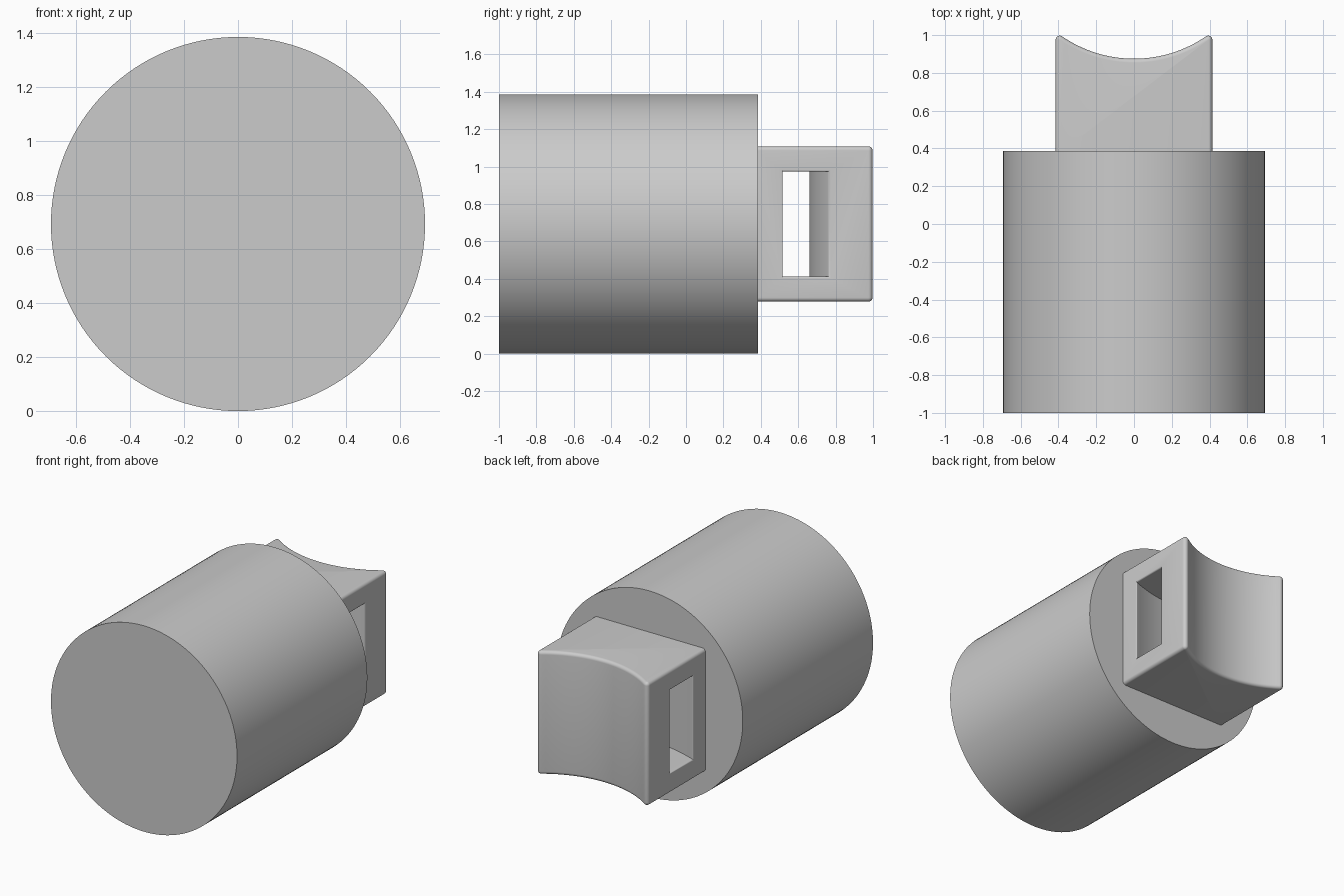
import bpy, bmesh
from math import sin, cos, sqrt, pi, atan2

if "Cube" in bpy.data.objects:
    bpy.data.objects.remove(bpy.data.objects["Cube"], do_unlink=True)

RADIUS, FRONT, BACK = 0.693, -1.0, 0.386    # round body
HALF, FILLET = 0.415, 0.022                 # lug half width and edge rounding
ARC, ARC_Y = 0.671, 1.546                   # concave saddle radius and centre
SLOT_OUT, SLOT_IN, SLOT_H, LIP = 0.886, 1.107, 0.28, 0.01

grey = bpy.data.materials.new("plain grey")
grey.use_nodes = True
grey.diffuse_color = (0.6, 0.6, 0.6, 1)
grey.node_tree.nodes["Principled BSDF"].inputs["Base Color"].default_value = (0.6, 0.6, 0.6, 1)


def loft(name, rings):
    """Skin equal-length closed rings and cap both ends."""
    bm = bmesh.new()
    loops = [[bm.verts.new(p) for p in ring] for ring in rings]
    n = len(loops[0])
    for a, b in zip(loops, loops[1:]):
        for i in range(n):
            j = (i + 1) % n
            bm.faces.new((a[i], a[j], b[j], b[i]))
    bm.faces.new(loops[0][::-1])
    bm.faces.new(loops[-1])
    bmesh.ops.recalc_face_normals(bm, faces=bm.faces[:])
    mesh = bpy.data.meshes.new(name)
    bm.to_mesh(mesh)
    bm.free()
    mesh.materials.append(grey)
    obj = bpy.data.objects.new(name, mesh)
    bpy.context.collection.objects.link(obj)
    return obj


def activate(obj):
    bpy.ops.object.select_all(action="DESELECT")
    obj.select_set(True)
    bpy.context.view_layer.objects.active = obj


def lug_ring(inset, z):
    """Lug outline with rounded tips and a concave back, shrunk by inset."""
    tip_x = HALF - FILLET
    tip_y = ARC_Y - sqrt((ARC + FILLET) ** 2 - tip_x ** 2)
    r = max(FILLET - inset, 0.001)
    end = atan2(ARC_Y - tip_y, -tip_x)
    right = [(tip_x + r, BACK - 0.01)]
    right += [(tip_x + r * cos(end * i / 8), tip_y + r * sin(end * i / 8)) for i in range(9)]
    # saddle from the tip to just short of the middle
    sweep = atan2(tip_x, ARC_Y - tip_y)
    arc = ARC + FILLET - r
    right += [(arc * sin(sweep * (1 - i / 16)), ARC_Y - arc * cos(sweep * (1 - i / 16)))
              for i in range(1, 16)]
    left = [(-x, y) for x, y in reversed(right)]
    return [(x, y, z) for x, y in right + [(0, ARC_Y - arc)] + left]


def slot_ring(x, flare):
    """Slot cross-section at x, following the saddle curve."""
    y0 = ARC_Y - sqrt(SLOT_IN ** 2 - x * x) - flare
    y1 = ARC_Y - sqrt(SLOT_OUT ** 2 - x * x) + flare
    h = SLOT_H + flare
    return [(x, y, RADIUS + z) for y, z in ((y0, -h), (y1, -h), (y1, h), (y0, h))]


# Round body
bpy.ops.mesh.primitive_cylinder_add(vertices=128, radius=RADIUS, depth=BACK - FRONT,
                                    location=(0, (FRONT + BACK) / 2, RADIUS),
                                    rotation=(pi / 2, 0, 0))
body = bpy.context.object
body.name = "round_body"
body.data.materials.append(grey)

# Lug with rounded upper and lower rims
steps = [i * pi / 12 for i in range(7)]
rim = [(FILLET * (1 - sin(a)), HALF - FILLET + FILLET * cos(a)) for a in steps]
rings = [lug_ring(d, RADIUS - h) for d, h in rim]
rings += [lug_ring(d, RADIUS + h) for d, h in reversed(rim)]
lug = loft("saddle_lug", rings)

# Curved slot through the lug, flared at both mouths
inner = HALF - LIP
half = [(inner * i / 12, 0) for i in range(1, 13)]
half += [(inner + LIP * sin(a), LIP * (1 - cos(a))) for a in steps[1:]]
half += [(HALF + 0.05, LIP)]
stations = [(-x, f) for x, f in reversed(half)] + [(0, 0)] + half
cutter = loft("slot_cutter", [slot_ring(x, f) for x, f in stations])
cutter.hide_render = True

activate(lug)
cut = lug.modifiers.new("slot", "BOOLEAN")
cut.operation, cut.solver, cut.object = "DIFFERENCE", "EXACT", cutter
bpy.ops.object.modifier_apply(modifier=cut.name)
bpy.data.objects.remove(cutter, do_unlink=True)

# Smooth curves, sharp corners
for obj in (body, lug):
    activate(obj)
    bpy.ops.object.shade_smooth_by_angle(angle=pi / 6)
